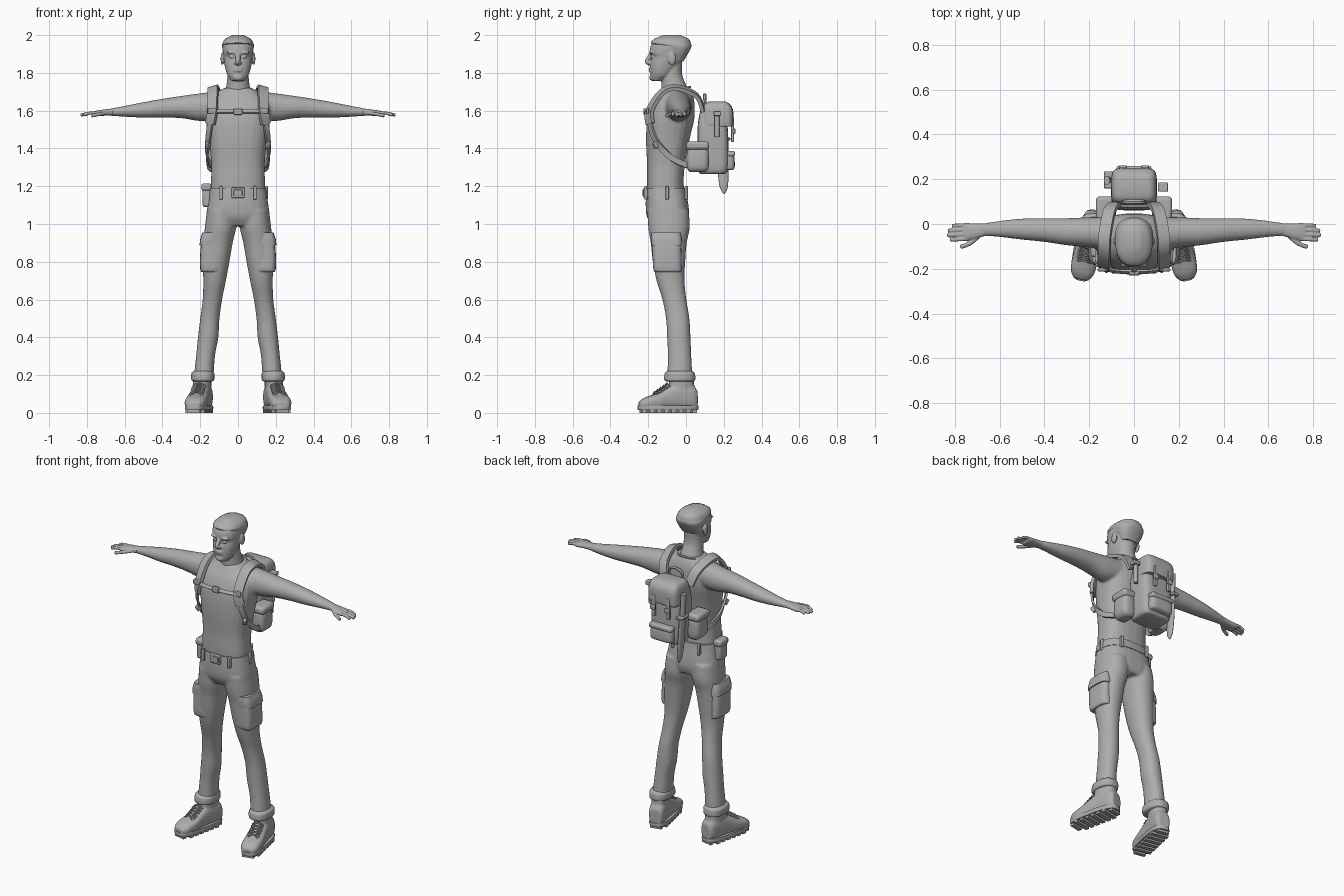
import bpy
import bmesh
from math import sin, cos, pi, radians
from mathutils import Matrix, Vector, Euler

default_cube = bpy.data.objects.get("Cube")
if default_cube:
    bpy.data.objects.remove(default_cube, do_unlink=True)

grey = bpy.data.materials.new("plain grey")
grey.use_nodes = True
grey.diffuse_color = (.42, .42, .42, 1)
grey.node_tree.nodes["Principled BSDF"].inputs["Base Color"].default_value = grey.diffuse_color
made = []


def catmull(points, steps=4):
    """Smooth a list of number tuples by spline interpolation."""
    points = [Vector(p) for p in points]
    result = []
    for i in range(len(points) - 1):
        before, a, b = points[max(i - 1, 0)], points[i], points[i + 1]
        after = points[min(i + 2, len(points) - 1)]
        for k in range(steps):
            t = k / steps
            bend = (a - b) * 3 + after - before
            result.append(a + (t * (b - before) + t * t * (before * 2 - a * 5 + b * 4 - after)
                               + t * t * t * bend) / 2)
    return result + [points[-1]]


def skin(bm, rows):
    """Join rows of points into a closed tube."""
    rows = [[bm.verts.new(p) for p in row] for row in rows]
    n = len(rows[0])
    for low, high in zip(rows, rows[1:]):
        for i in range(n):
            j = (i + 1) % n
            bm.faces.new((low[i], low[j], high[j], high[i]))
    bm.faces.new(rows[0][::-1])
    bm.faces.new(rows[-1])


def loft(bm, axis, rings, power=2.4, n=24):
    """Rings are (position, u min, u max, v min, v max) along an axis."""
    along = "xyz".index(axis)
    u, v = [i for i in range(3) if i != along]
    rows = []
    for t, u_min, u_max, v_min, v_max in catmull(rings):
        row = []
        for i in range(n):
            a = 2 * pi * (i + .5) / n
            c, s = [abs(w) ** (2 / power) * (1 if w > 0 else -1) for w in (cos(a), sin(a))]
            p = Vector()
            p[along] = t
            p[u] = (u_min + u_max + c * (u_max - u_min)) / 2
            p[v] = (v_min + v_max + s * (v_max - v_min)) / 2
            row.append(p)
        rows.append(row)
    skin(bm, rows)


def sym(rings):
    """Turn (position, half width, v min, v max) into centred rings."""
    return [(t, -w, w, low, high) for t, w, low, high in rings]


def sweep(bm, points, width, thick, sides=4, hub=None):
    """Sweep a flat or round section along a path, facing away from a hub."""
    points = catmull(points)
    rows = []
    for i, p in enumerate(points):
        tangent = points[min(i + 1, len(points) - 1)] - points[max(i - 1, 0)]
        out = p - hub(p) if hub else Vector((.1, .2, 1))
        across = tangent.cross(out).normalized()
        out = across.cross(tangent).normalized()
        stretch = 2 ** .5 if sides == 4 else 1
        row = []
        for k in range(sides):
            a = 2 * pi * (k + .5) / sides
            row.append(p + (across * cos(a) * width + out * sin(a) * thick) * stretch / 2)
        rows.append(row)
    skin(bm, rows)


def ball(bm, centre, size):
    m = Matrix.Translation(centre) @ Matrix.Diagonal((*size, 1))
    bmesh.ops.create_uvsphere(bm, u_segments=16, v_segments=10, radius=1, matrix=m)


def finish(name, bm, mirror=False, voxel=0, relax=4, bevel=0):
    bmesh.ops.recalc_face_normals(bm, faces=bm.faces)
    mesh = bpy.data.meshes.new(name)
    bm.to_mesh(mesh)
    bm.free()
    mesh.materials.append(grey)
    ob = bpy.data.objects.new(name, mesh)
    bpy.context.collection.objects.link(ob)
    made.append(ob)
    if bevel:
        mod = ob.modifiers.new("Bevel", "BEVEL")
        mod.width, mod.segments = bevel, 2
    if mirror:
        ob.modifiers.new("Mirror", "MIRROR").use_mirror_merge = False
    if voxel:
        mod = ob.modifiers.new("Remesh", "REMESH")
        mod.mode, mod.voxel_size, mod.use_smooth_shade = "VOXEL", voxel, True
        mod = ob.modifiers.new("Smooth", "SMOOTH")
        mod.iterations = relax


def box(name, centre, size, bevel=.004, turn=(0, 0, 0), mirror=False):
    bm = bmesh.new()
    rot = Euler([radians(a) for a in turn]).to_matrix().to_4x4()
    m = Matrix.Translation(centre) @ rot @ Matrix.Diagonal((*size, 1))
    bmesh.ops.create_cube(bm, size=1, matrix=m)
    finish(name, bm, mirror, bevel=bevel)


def loft_part(name, axis, rings, power=2.4, **options):
    bm = bmesh.new()
    loft(bm, axis, rings, power)
    finish(name, bm, **options)


def sweep_part(name, points, width, thick, sides=4, hub=None, **options):
    bm = bmesh.new()
    sweep(bm, points, width, thick, sides, hub)
    finish(name, bm, **options)


def chest_hub(p):
    return Vector((p.x / 2, -.08, min(p.z, 1.5)))


# Head, neck and face
bm = bmesh.new()
loft(bm, "z", sym([(1.758, .035, -.18, -.125), (1.785, .055, -.188, -.08), (1.82, .067, -.19, -.05),
                   (1.855, .074, -.188, -.025), (1.885, .077, -.182, -.01), (1.905, .08, -.193, .005),
                   (1.94, .082, -.188, .02), (1.97, .073, -.17, .015), (1.99, .05, -.14, -.01),
                   (1.998, .02, -.1, -.04)]), 2.3)
loft(bm, "z", sym([(1.66, .085, -.13, .03), (1.72, .064, -.13, .008), (1.79, .056, -.13, -.02),
                   (1.86, .056, -.12, -.02)]), 2)
sweep(bm, [(0, -.183, 1.9), (0, -.2, 1.875), (0, -.207, 1.858), (0, -.185, 1.848)], .026, .024, 8)
for x in (-1, 1):
    ball(bm, (x * .083, -.075, 1.875), (.009, .022, .034))
    ball(bm, (x * .033, -.183, 1.908), (.027, .011, .008))
    ball(bm, (x * .032, -.178, 1.885), (.014, .009, .008))
    ball(bm, (x * .011, -.196, 1.853), (.009, .012, .008))
for z in (1.822, 1.811):
    ball(bm, (0, -.188, z), (.024, .009, .006))
ball(bm, (0, -.182, 1.776), (.026, .012, .017))
finish("head", bm, voxel=.004, relax=2)
loft_part("hair", "z", sym([(1.86, .055, -.08, -.014), (1.9, .075, -.1, .01), (1.935, .084, -.13, .028),
                            (1.955, .083, -.186, .027), (1.98, .068, -.168, .015), (2, .03, -.12, -.03)]))

# Torso with both arms
bm = bmesh.new()
loft(bm, "z", sym([(1.14, .146, -.205, -.005), (1.22, .144, -.208, -.012), (1.32, .142, -.207, -.005),
                   (1.45, .156, -.212, .02), (1.56, .172, -.205, .045), (1.64, .168, -.178, .045),
                   (1.69, .12, -.145, .035), (1.72, .075, -.125, .02)]), 2.6)
arm = [(.1, -.12, .03, 1.55, 1.705), (.2, -.105, .03, 1.545, 1.692), (.3, -.095, .026, 1.56, 1.678),
       (.4, -.08, .026, 1.563, 1.663), (.5, -.07, .024, 1.563, 1.645), (.6, -.058, .014, 1.568, 1.625),
       (.69, -.052, 0, 1.574, 1.608)]
loft(bm, "x", arm, 2.1)
loft(bm, "x", [(-x, a, b, c, d) for x, a, b, c, d in arm], 2.1)
finish("shirt_and_arms", bm, voxel=.007, relax=5)

# Hands
bm = bmesh.new()
loft(bm, "x", [(.66, -.052, .002, 1.574, 1.611), (.71, -.066, .002, 1.573, 1.606),
               (.75, -.074, .004, 1.57, 1.6), (.768, -.07, 0, 1.573, 1.594)])
for i, tip in enumerate((.812, .83, .834, .82)):
    y = -.004 - i * .021
    sweep(bm, [(.74, y, 1.587), (.785, y - .002, 1.587), (tip, y - .004, 1.576)], .018, .018, 8)
sweep(bm, [(.69, -.05, 1.587), (.73, -.085, 1.582), (.775, -.103, 1.573)], .021, .02, 8)
finish("hands", bm, mirror=True, voxel=.004, relax=2)

# Trousers, cuffs and thigh pockets
bm = bmesh.new()
loft(bm, "z", sym([(1.18, .146, -.21, -.002), (1.11, .16, -.214, .012), (1.04, .168, -.208, .018),
                   (.99, .155, -.18, .005)]), 2.7)
leg = [(1.07, .01, .165, -.205, .015), (.98, .01, .176, -.2, .02), (.9, .028, .182, -.187, .004),
       (.8, .045, .187, -.176, -.004), (.7, .064, .184, -.156, -.008), (.6, .084, .187, -.125, .002),
       (.5, .098, .2, -.106, .018), (.4, .104, .212, -.1, .024), (.3, .122, .222, -.096, .028),
       (.18, .13, .235, -.1, .035)]
loft(bm, "z", leg, 2.2)
loft(bm, "z", [(z, -b, -a, c, d) for z, a, b, c, d in leg], 2.2)
finish("trousers", bm, voxel=.007, relax=5)
loft_part("trouser_cuff", "z", [(.165, .14, .232, -.1, .035), (.172, .127, .246, -.114, .048),
                                (.19, .124, .248, -.116, .05), (.212, .126, .246, -.112, .046),
                                (.222, .14, .232, -.1, .035)], mirror=True)
loft_part("thigh_pocket", "z", [(.745, .1, .19, -.16, -.025), (.76, .09, .2, -.173, -.022),
                                (.85, .09, .2, -.178, -.024), (.94, .09, .19, -.18, -.028)],
          4, mirror=True)
loft_part("pocket_flap", "z", [(.885, .09, .204, -.182, -.02), (.92, .09, .2, -.185, -.022),
                               (.955, .09, .188, -.184, -.028)], 4, mirror=True)

# Belt, loops, buckle and pouch
loft_part("belt", "z", sym([(1.14, .157, -.218, .01), (1.165, .153, -.217, .006),
                            (1.19, .149, -.215, .003)]), 2.7)
for x, y in ((.09, -.212), (.09, .002), (.15, -.1)):
    box("belt_loop", (x, y, 1.165), (.018, .018, .07), mirror=True)
box("belt_buckle", (0, -.219, 1.165), (.068, .014, .055))
box("buckle_plate", (0, -.226, 1.165), (.045, .008, .034), .002)
box("belt_pouch", (-.165, -.105, 1.145), (.045, .075, .11), .012)
box("pouch_flap", (-.167, -.105, 1.195), (.054, .084, .04), .012)

# Boots, modelled straight and then turned outward
stance = Matrix.Translation((.185, 0, 0)) @ Matrix.Rotation(radians(12), 4, "Z")
bm = bmesh.new()
loft(bm, "y", sym([(.058, .034, .02, .12), (.03, .047, .02, .15), (-.05, .05, .02, .155),
                   (-.1, .052, .02, .135), (-.16, .057, .02, .103), (-.22, .053, .02, .082),
                   (-.253, .032, .02, .06)]), 2.8)
loft(bm, "z", sym([(.04, .045, -.08, .057), (.12, .046, -.09, .046), (.2, .047, -.09, .04)]))
bm.transform(stance)
finish("boot", bm, mirror=True, voxel=.006, relax=3)
bm = bmesh.new()
loft(bm, "z", sym([(.014, .058, -.258, .063), (.025, .06, -.26, .065), (.038, .059, -.259, .064)]), 3)
for i in range(8):
    w = .07 if i in (0, 7) else .104
    m = Matrix.Translation((0, .04 - i * .039, .01)) @ Matrix.Diagonal((w, .024, .02, 1))
    bmesh.ops.create_cube(bm, size=1, matrix=m)
bm.transform(stance)
finish("boot_sole", bm, mirror=True)
bm = bmesh.new()
for i in range(5):
    y, z = -.096 - i * .016, .157 - i * .011
    for s in (-1, 1):
        sweep(bm, [(-.036 * s, y, z - .016), (0, y - .008, z), (.036 * s, y - .014, z - .024)], .008, .008, 6)
bm.transform(stance)
finish("boot_laces", bm, mirror=True)

# Shirt collar
sweep_part("collar", [(.08 * sin(a), -.058 - .078 * cos(a), 1.7 - .025 * cos(a))
                      for a in [i * pi / 8 for i in range(17)]], .014, .014, 6)

# Carrying straps
sweep_part("shoulder_strap", [(.085, .09, 1.6), (.11, .055, 1.68), (.13, -.05, 1.722), (.133, -.13, 1.695),
                              (.135, -.192, 1.6), (.146, -.19, 1.53)], .054, .02, hub=chest_hub, mirror=True)
sweep_part("lower_strap", [(.143, -.196, 1.56), (.158, -.165, 1.45), (.163, -.07, 1.345), (.12, .07, 1.29)],
           .03, .012, hub=chest_hub, mirror=True)
sweep_part("chest_strap", [(-.14, -.195, 1.595), (-.07, -.212, 1.595), (.07, -.212, 1.595),
                           (.14, -.195, 1.595)], .02, .01, hub=chest_hub)
box("chest_buckle", (0, -.217, 1.595), (.045, .016, .034))
box("strap_buckle", (.137, -.204, 1.6), (.05, .014, .03), mirror=True)
box("strap_slider", (.16, -.16, 1.42), (.02, .03, .035), turn=(30, 0, 25), mirror=True)

# Backpack
loft_part("pack_body", "z", sym([(1.265, .075, .08, .2), (1.285, .095, .065, .222), (1.4, .1, .062, .225),
                                 (1.52, .1, .062, .22), (1.6, .088, .075, .2)]), 5)
loft_part("pack_lid", "z", sym([(1.515, .098, .09, .246), (1.53, .102, .075, .25), (1.6, .1, .085, .25),
                                (1.635, .09, .1, .232), (1.648, .07, .12, .21)]), 5)
loft_part("back_pocket", "z", sym([(1.285, .065, .17, .245), (1.3, .075, .17, .258), (1.36, .074, .17, .255),
                                   (1.385, .06, .17, .24)]), 5)
box("back_pocket_flap", (0, .235, 1.372), (.155, .05, .03), .01)
loft_part("side_pocket", "z", [(1.275, .09, .145, .02, .105), (1.3, .08, .165, .005, .12),
                               (1.38, .08, .165, .005, .12), (1.43, .085, .15, .02, .11)], 3.5, mirror=True)
box("side_pocket_flap", (.125, .062, 1.415), (.09, .122, .045), .015, mirror=True)
box("lid_strap", (.05, .246, 1.5), (.024, .016, .13), mirror=True)
box("lid_buckle", (.05, .255, 1.49), (.036, .012, .03), mirror=True)
sweep_part("pack_handle", [(-.045, .1, 1.63), (-.04, .1, 1.67), (0, .1, 1.685), (.04, .1, 1.67),
                           (.045, .1, 1.63)], .02, .014, 6)

# Tool rod on one side of the pack, sheathed blade on the other
sweep_part("side_tool", [(.125, .165, 1.46), (.125, .165, 1.52), (.125, .165, 1.58)], .026, .026, 10)
box("side_tool_head", (.13, .165, 1.585), (.045, .04, .024))
loft_part("blade_sheath", "z", [(1.16, -.097, -.09, .198, .206), (1.2, -.108, -.085, .177, .222),
                                (1.3, -.118, -.092, .168, .225), (1.44, -.126, -.1, .172, .222)], 2)
box("blade_guard", (-.115, .197, 1.45), (.04, .075, .016))
loft_part("blade_handle", "z", [(1.45, -.128, -.102, .18, .212), (1.52, -.132, -.104, .178, .214),
                                (1.59, -.134, -.108, .175, .215)], 2.4)

# Smooth shading with crisp edges kept
bpy.ops.object.select_all(action="DESELECT")
for ob in made:
    ob.select_set(True)
bpy.context.view_layer.objects.active = made[0]
bpy.ops.object.shade_smooth_by_angle(angle=radians(40))
